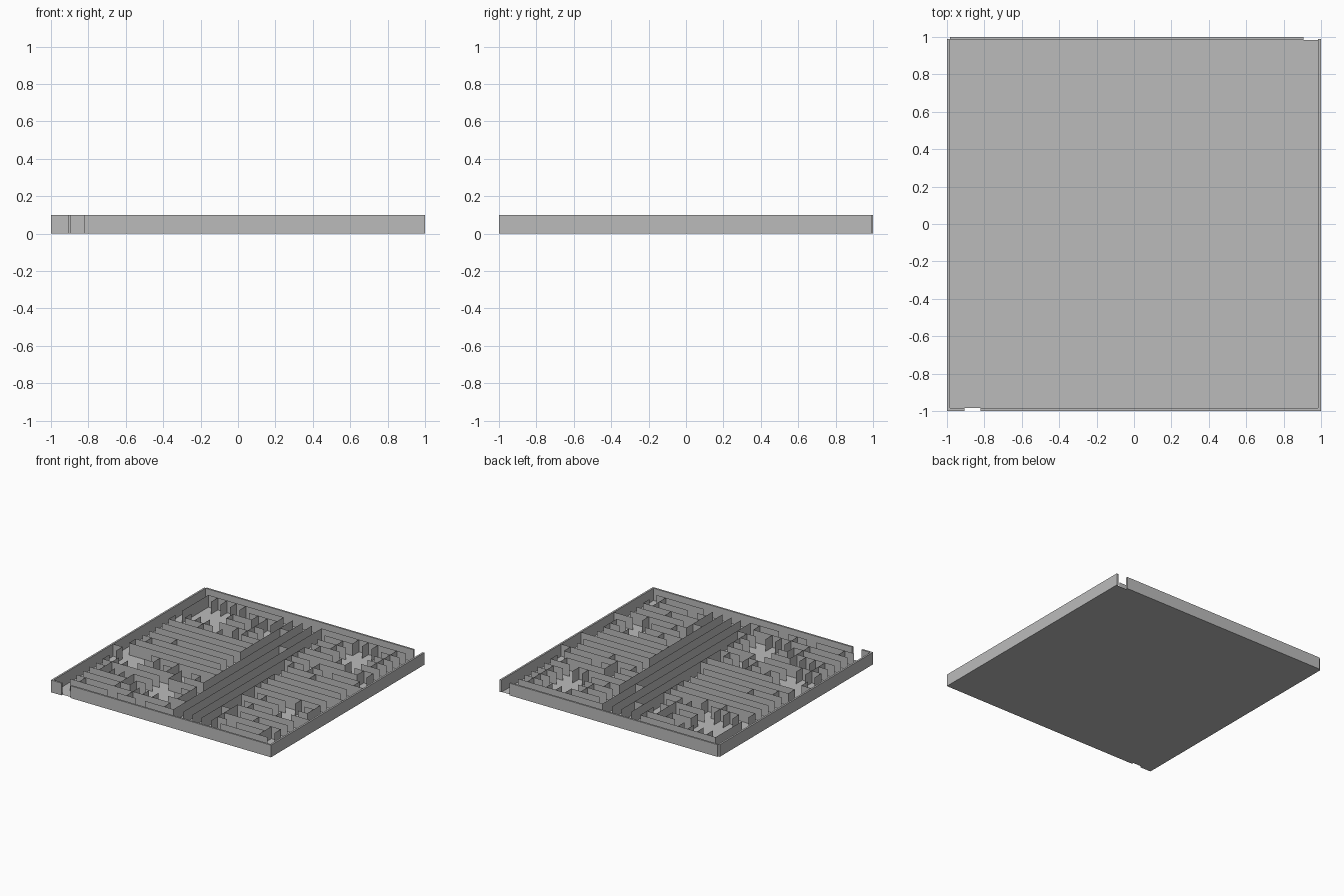
import bpy, bmesh, random

if "Cube" in bpy.data.objects:
    bpy.data.objects.remove(bpy.data.objects["Cube"])

random.seed(7)
N = 23                    # cells per side
IN, OUT, H = 0.985, 1.0, 0.1
P = 2 * IN / N            # cell pitch

grey = bpy.data.materials.new("plain grey")
grey.diffuse_color = (0.5, 0.5, 0.5, 1)
grey.use_nodes = True
grey.node_tree.nodes["Principled BSDF"].inputs["Base Color"].default_value = grey.diffuse_color


def make(name, bm):
    me = bpy.data.meshes.new(name)
    bm.to_mesh(me)
    bm.free()
    me.materials.append(grey)
    ob = bpy.data.objects.new(name, me)
    bpy.context.collection.objects.link(ob)
    return ob


def box(name, x0, x1, y0, y1):
    bm = bmesh.new()
    bmesh.ops.create_cube(bm, size=1)
    for v in bm.verts:
        v.co = (x1 if v.co.x > 0 else x0, y1 if v.co.y > 0 else y0, H if v.co.z > 0 else 0)
    make(name, bm)


# Floor sheet
bm = bmesh.new()
bm.faces.new([bm.verts.new(p) for p in ((-OUT, -IN, 0), (OUT, -IN, 0), (OUT, IN, 0), (-OUT, IN, 0))])
make("floor", bm)

# Outer walls with an entrance at front left and an exit at back right
box("left_outer_wall", -OUT, -IN, -OUT, 0.99)
box("right_outer_wall", IN, OUT, -OUT, 0.99)
box("front_outer_wall_left", -IN, -0.905, -OUT, -IN)
box("front_outer_wall", -0.82, IN, -OUT, -IN)
box("back_outer_wall", -IN, 0.905, IN, OUT)


def pos(i):
    return -IN + i * P


def bias(x, y):
    """Preferred corridor direction: +1 along x, -1 along y, 0 mixed."""
    if max(abs(x), abs(y)) > 0.9:
        return 1 if abs(y) > abs(x) else -1
    if abs(x - (0.1 - 0.15 * y)) < 0.2:
        return -1                       # central spine of long walls
    if (x < 0 and -0.25 < y < 0.4) or (x > 0 and -0.6 < y < 0.25):
        return 1                        # long side corridors
    return 0.25


# Open squares: centre x, centre y, half size
plazas = [(-0.73, 0.69, 0.15), (0.58, 0.70, 0.15), (-0.78, -0.28, 0.11),
          (-0.23, -0.62, 0.12), (0.72, -0.38, 0.10)]

# Candidate walls between neighbouring cells, sorted by how readily they open
cands = []
for i in range(N):
    for j in range(N):
        for di, dj in ((1, 0), (0, 1)):
            if i + di < N and j + dj < N:
                x, y = pos(i + 0.5 + di / 2), pos(j + 0.5 + dj / 2)
                w = random.random() + bias(x, y) * (-0.8 if di else 0.8)
                if any(max(abs(x - a), abs(y - b)) < r for a, b, r in plazas):
                    w = -9
                cands.append((w, i, j, di, dj))
cands.sort()

# Open walls until every cell is connected
parent = {(i, j): (i, j) for i in range(N) for j in range(N)}


def root(c):
    while parent[c] != c:
        c = parent[c]
    return c


closed = set()
for w, i, j, di, dj in cands:
    a, b = root((i, j)), root((i + di, j + dj))
    if a != b:
        parent[a] = b
    elif w > -5:
        closed.add((i, j, di))

# Inner maze walls: merge closed cell edges into long upright sheets
bm = bmesh.new()
for di in (0, 1):
    for line in range(N - 1):
        start = None
        for k in range(N + 1):
            here = ((line, k, 1) if di else (k, line, 0)) in closed
            if here and start is None:
                start = k
            elif not here and start is not None:
                c, s, e = pos(line + 1), pos(start), pos(k)
                ends = [(c, s), (c, e)] if di else [(s, c), (e, c)]
                (x0, y0), (x1, y1) = ends
                bm.faces.new([bm.verts.new(p) for p in
                              ((x0, y0, 0), (x1, y1, 0), (x1, y1, H), (x0, y0, H))])
                start = None
make("maze_walls", bm)
